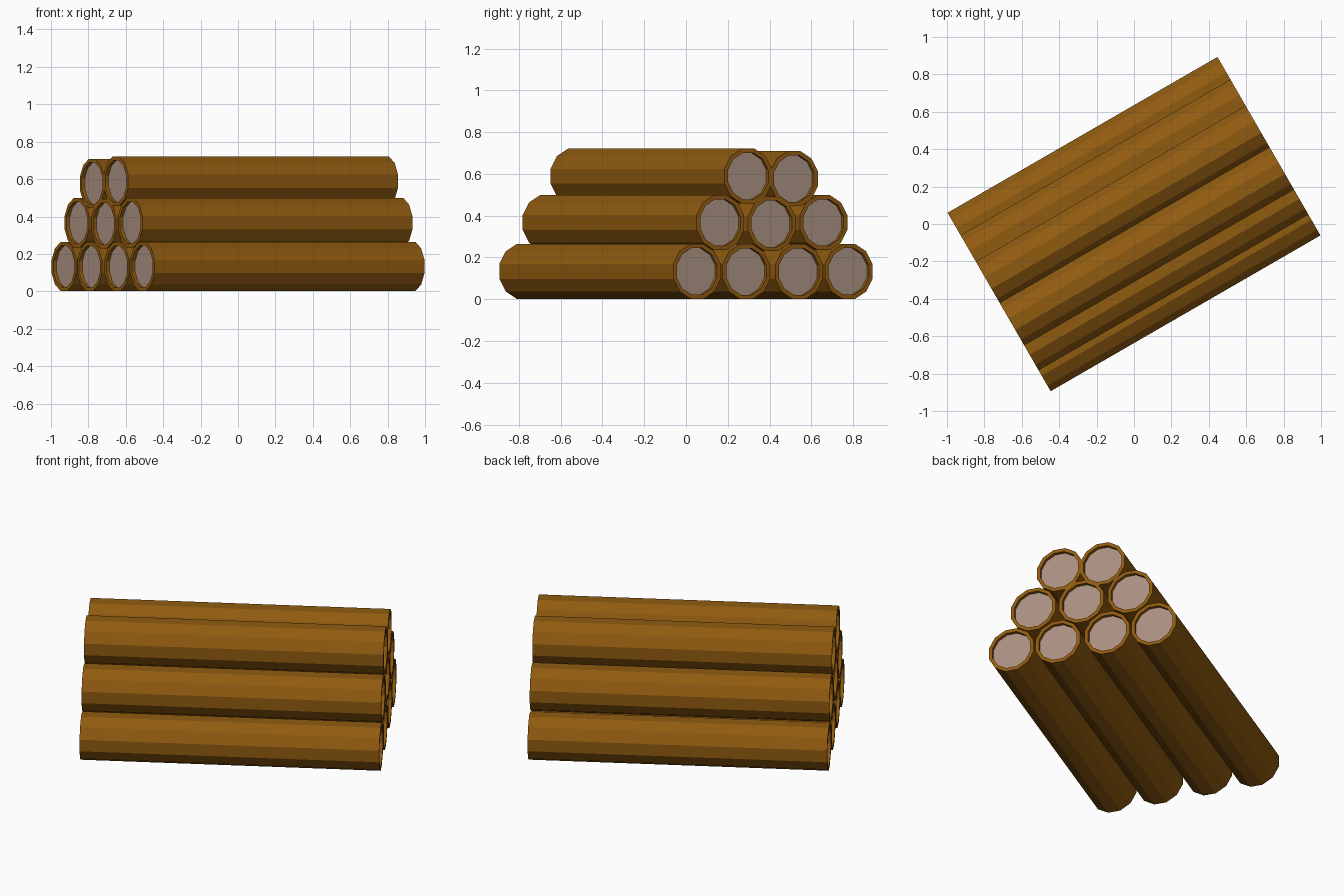
import bpy, bmesh
from math import sin, cos, pi, radians

if "Cube" in bpy.data.objects:
    bpy.data.objects.remove(bpy.data.objects["Cube"])

SIDES, R, R_IN, HALF, RECESS = 12, 0.136, 0.115, 0.833, 0.02
YAW = radians(30)


def material(name, rgb):
    m = bpy.data.materials.new(name)
    m.diffuse_color = (*rgb, 1)
    m.use_nodes = True
    m.node_tree.nodes["Principled BSDF"].inputs["Base Color"].default_value = m.diffuse_color
    return m


bark = material("bark", (0.28, 0.105, 0.005))
cut_wood = material("cut_wood", (0.40, 0.28, 0.22))


def add_log(name, v, z):
    """Twelve-sided log along local x with a recessed pale disc at each end."""
    bm = bmesh.new()
    profile = [(-HALF + RECESS, R_IN), (-HALF, R_IN), (-HALF, R),
               (HALF, R), (HALF, R_IN), (HALF - RECESS, R_IN)]
    rings = []
    for x, r in profile:
        angles = [2 * pi * (i + 0.5) / SIDES for i in range(SIDES)]
        rings.append([bm.verts.new((x, r * cos(a), r * sin(a))) for a in angles])
    # bark, rims and recess walls
    for a, b in zip(rings, rings[1:]):
        for i in range(SIDES):
            j = (i + 1) % SIDES
            bm.faces.new((a[i], a[j], b[j], b[i]))
    # cut ends
    for ring in (rings[0], rings[-1]):
        bm.faces.new(ring).material_index = 1
    bmesh.ops.recalc_face_normals(bm, faces=bm.faces[:])
    me = bpy.data.meshes.new(name)
    bm.to_mesh(me)
    bm.free()
    me.materials.append(bark)
    me.materials.append(cut_wood)
    ob = bpy.data.objects.new(name, me)
    ob.location = (-sin(YAW) * v, cos(YAW) * v, z)
    ob.rotation_euler = (0, 0, YAW)
    bpy.context.collection.objects.link(ob)


# sideways offset and height of every log, row by row
rows = {
    "bottom": [(-0.420, 0.133), (-0.147, 0.132), (0.144, 0.132), (0.419, 0.133)],
    "middle": [(-0.291, 0.367), (-0.007, 0.361), (0.280, 0.367)],
    "top": [(-0.137, 0.589), (0.117, 0.577)],
}
for row, logs in rows.items():
    for n, (v, z) in enumerate(logs, 1):
        add_log(f"{row}_log_{n}", v, z)
